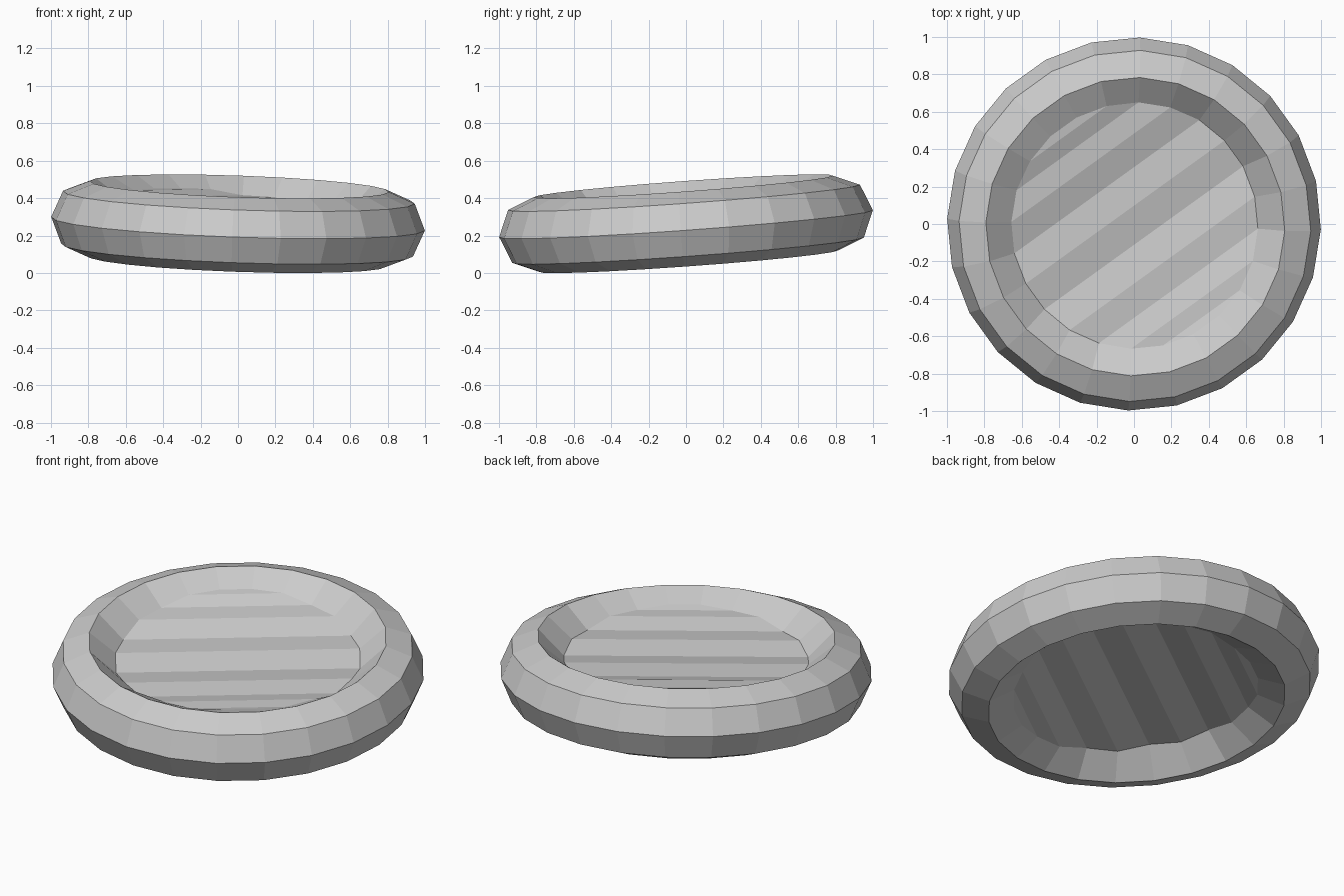
import bpy, bmesh, math
from mathutils import Matrix, Vector

cube = bpy.data.objects.get("Cube")
if cube:
    bpy.data.objects.remove(cube)

SIDES = 24
STEP = 2 * math.pi / SIDES
STRIPE_ANGLE = 2.5 * STEP
RIM = 0.66

# Whole model leans slightly to the front and its left
normal = Vector((0.035, -0.0725, 1)).normalized()
lean = Vector((0, 0, 1)).rotation_difference(normal).to_matrix().to_4x4()
placement = (Matrix.Translation((0, 0, 0.263)) @ lean
             @ Matrix.Rotation(math.radians(-1.7), 4, "Z"))

grey = bpy.data.materials.new("mid_grey")
grey.use_nodes = True
colour = (0.6, 0.6, 0.6, 1)
grey.diffuse_color = colour
grey.node_tree.nodes["Principled BSDF"].inputs["Base Color"].default_value = colour


def make_object(name, bm):
    bmesh.ops.recalc_face_normals(bm, faces=bm.faces[:])
    mesh = bpy.data.meshes.new(name)
    bm.to_mesh(mesh)
    bm.free()
    mesh.materials.append(grey)
    obj = bpy.data.objects.new(name, mesh)
    bpy.context.collection.objects.link(obj)
    obj.matrix_world = placement


def circle_point(k, radius, height):
    return (radius * math.cos(k * STEP), radius * math.sin(k * STEP), height)


# Height of the pleated, sagging panel where it meets rim corner k
def rim_height(k):
    across = math.sin(STRIPE_ANGLE - k * STEP)
    row = max(8 - k % SIDES, k % SIDES - 9) if k % SIDES <= 20 else 8 - k % SIDES + SIDES
    sag = 0.073 * (1 - across ** 2)
    pleat = 0.012 * math.sqrt(1 - across ** 2) * (1 if row % 2 else -1)
    return 0.14 - sag + pleat


bm = bmesh.new()

# Faceted outer ring, eight-sided in section on its outside
loops = []
for i in range(-2, 3):
    turn = i * math.pi / 4
    radius, height = 0.8 + 0.2 * math.cos(turn), 0.2 * math.sin(turn)
    loops.append([bm.verts.new(circle_point(k, radius, height)) for k in range(SIDES)])

# Sloping inner walls run to the panel rims below and above
bottom, top = ([bm.verts.new(circle_point(k, RIM, side * rim_height(k)))
                for k in range(SIDES)] for side in (-1, 1))
loops = [bottom] + loops + [top]
for lower, upper in zip(loops, loops[1:]):
    for k in range(SIDES):
        n = (k + 1) % SIDES
        bm.faces.new((lower[k], lower[n], upper[n], upper[k]))

# Pleated panels: strips joining opposite rim corners
for rim in (bottom, top):
    for i in range(SIDES // 2 - 1):
        bm.faces.new((rim[8 - i], rim[(9 + i) % SIDES],
                      rim[(10 + i) % SIDES], rim[7 - i]))

make_object("pleated_ring", bm)
